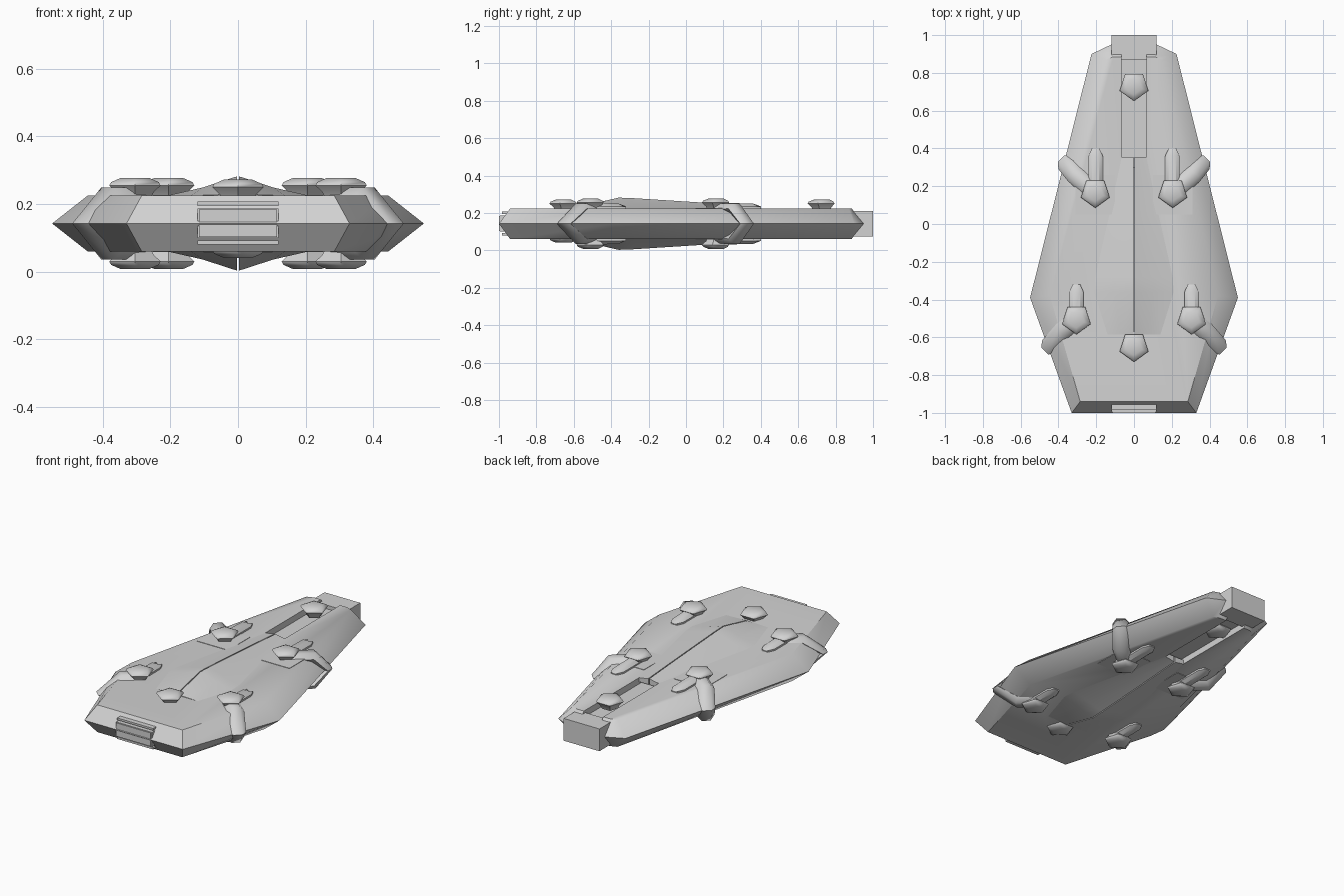
import bpy, bmesh, math
from mathutils import Vector

if "Cube" in bpy.data.objects:
    bpy.data.objects.remove(bpy.data.objects["Cube"])

MID = 0.1425  # height of the hull's edge line, and its mirror plane
grey = bpy.data.materials.new("pale grey")
grey.diffuse_color = (0.65, 0.65, 0.65, 1)
grey.use_nodes = True
grey.node_tree.nodes["Principled BSDF"].inputs["Base Color"].default_value = grey.diffuse_color


def finish(name, bm, angle=45):
    bmesh.ops.recalc_face_normals(bm, faces=bm.faces)
    me = bpy.data.meshes.new(name)
    bm.to_mesh(me)
    bm.free()
    ob = bpy.data.objects.new(name, me)
    bpy.context.collection.objects.link(ob)
    me.materials.append(grey)
    if angle:
        bpy.ops.object.select_all(action='DESELECT')
        ob.select_set(True)
        bpy.context.view_layer.objects.active = ob
        bpy.ops.object.shade_smooth_by_angle(angle=math.radians(angle))
    return ob


def loft(name, rings, angle=45):
    """Skin a list of equal-length rings and cap the ends."""
    bm = bmesh.new()
    rows = [[bm.verts.new(p) for p in r] for r in rings]
    n = len(rows[0])
    for a, b in zip(rows, rows[1:]):
        for i in range(n):
            j = (i + 1) % n
            bm.faces.new((a[i], a[j], b[j], b[i]))
    bm.faces.new(rows[0])
    bm.faces.new(rows[-1])
    return finish(name, bm, angle)


def box(name, x, y, z, angle=0):
    return loft(name, [[(x[0], y[0], h), (x[1], y[0], h),
                        (x[1], y[1], h), (x[0], y[1], h)] for h in z], angle)


def flip(p, sx, sz):
    """Mirror a point left/right and top/bottom."""
    return (p[0] * sx, p[1], MID + (p[2] - MID) * sz)


# Hull: sharp waist outline with an inset deck above and below
waist = [(0.33, -1), (0.55, -0.39), (0.225, 0.9), (0.12, 0.95)]
deck = [(0.285, -0.94), (0.445, -0.38), (0.15, 0.87), (0.11, 0.885)]


def outline(half, z):
    return [(x, y, z) for x, y in half] + [(-x, y, z) for x, y in reversed(half)]


hull = loft("hull", [outline(deck, 0.06), outline(waist, MID), outline(deck, 0.225)])

# Rear trenches cut in both decks
for sz, label in ((1, "upper"), (-1, "lower")):
    z = sorted(MID + sz * h for h in (0.045, 0.2))
    cutter = box(label + "_trench_cutter", (-0.065, 0.065), (0.3, 1.1), z)
    cutter.hide_render = True
    cutter.hide_set(True)
    mod = hull.modifiers.new(label + " trench", 'BOOLEAN')
    mod.object = cutter
    mod.solver = 'EXACT'

# Engine block at the stern
loft("engine_block", [[(x, y, z) for x, z in
     ((-0.12, 0.075), (0.12, 0.075), (0.12, 0.21), (-0.12, 0.21))]
     for y in (0.87, 1.0)], 30)

# Bow hatch with rails and recessed bands
box("bow_hatch", (-0.12, 0.12), (-0.995, -0.95), (0.10, 0.187))
for i, z in enumerate((0.08, 0.195)):
    box(f"hatch_rail_{i}", (-0.12, 0.12), (-0.985, -0.955), (z, z + 0.012))
for i, z in enumerate((0.103, 0.147)):
    box(f"hatch_panel_{i}", (-0.115, 0.115), (-1.0, -0.993), (z, z + 0.037))


def turret(name, x, y, z, sz):
    # Five-sided pod pointing to the bow, widest at mid height
    rings = []
    for r, h in ((0.045, -0.045), (0.058, -0.02), (0.08, 0.0), (0.074, 0.01), (0.045, 0.022)):
        ring = []
        for k in range(5):
            a = -math.pi / 2 + k * math.tau / 5
            ring.append(flip((x + r * math.cos(a), y + r * math.sin(a), z + h), 1, sz))
        rings.append(ring)
    loft(name, rings, 50)


def arm(name, path, u, sx, sz):
    # Six-sided bracket wrapping from the deck to the hull's edge
    rings = []
    side = Vector(u)
    for p, n in path:
        p, n = Vector(p), Vector(n).normalized()
        rings.append([flip(p + side * 0.05 * math.cos(k * math.pi / 3)
                           + n * 0.034 * math.sin(k * math.pi / 3), sx, sz) for k in range(6)])
    loft(name, rings, 50)


def tail(name, x, y0, y1, sx, sz):
    # Low tapered fairing behind a turret
    rings = []
    for y, w, h in ((y0, 0.038, 0.255), (y1 - 0.04, 0.038, 0.25), (y1, 0.02, 0.23)):
        rings.append([flip(p, sx, sz) for p in ((x - w, y, 0.21), (x + w, y, 0.21),
                     (x + w, y, 0.235), (x + w * 0.5, y, h),
                     (x - w * 0.5, y, h), (x - w, y, 0.235))])
    loft(name, rings, 30)


front_path = [((0.30, -0.50, 0.22), (0, 0, 1)), ((0.377, -0.565, 0.223), (0.35, -0.3, 1)),
              ((0.452, -0.652, MID), (0.7, -0.7, 0)),
              ((0.377, -0.565, 0.062), (0.35, -0.3, -1)), ((0.30, -0.50, 0.065), (0, 0, -1))]
rear_path = [((0.21, 0.17, 0.22), (0, 0, 1)), ((0.315, 0.262, 0.223), (0.35, 0.3, 1)),
             ((0.365, 0.325, MID), (0.7, 0.7, 0)),
             ((0.315, 0.262, 0.062), (0.35, 0.3, -1)), ((0.21, 0.17, 0.065), (0, 0, -1))]

for sx, side in ((1, "right"), (-1, "left")):
    arm("front_arm_" + side, front_path, (0.7, 0.7, 0), sx, 1)
    arm("rear_arm_" + side, rear_path, (0.7, -0.7, 0), sx, 1)
    for sz, level in ((1, "upper"), (-1, "lower")):
        tag = level + "_" + side
        turret("front_turret_" + tag, 0.305 * sx, -0.505, 0.255, sz)
        turret("rear_turret_" + tag, 0.205 * sx, 0.165, 0.255, sz)
        tail("front_fairing_" + tag, 0.305, -0.5, -0.32, sx, sz)
        tail("rear_fairing_" + tag, 0.203, 0.17, 0.40, sx, sz)
        # Thin deck plate under the rear turret
        z = sorted(MID + sz * h for h in (0.08, 0.085))
        box("deck_plate_" + tag, sorted((0.10 * sx, 0.31 * sx)), (0.05, 0.26), z)
        # Half of the central spine, leaving a fine slot on the centreline
        rings = []
        for y, w, top in ((-0.585, 0.14, 0.23), (-0.36, 0.21, 0.282),
                          (-0.28, 0.205, 0.279), (0.05, 0.13, 0.258), (0.355, 0.065, 0.237)):
            rings.append([flip(p, sx, sz) for p in
                          ((0.003, y, 0.2), (w, y, 0.2), (w, y, 0.225),
                           (w * 0.5, y, 0.225 + (top - 0.225) * 0.42), (0.003, y, top))])
        loft("spine_" + tag, rings, 30)

# Centreline turrets, set deeper on the underside
for sz, level, z in ((1, "upper", 0.25), (-1, "lower", 0.222)):
    turret("bow_turret_" + level, 0, -0.65, z, sz)
    turret("stern_turret_" + level, 0, 0.73, 0.25 if sz > 0 else 0.2, sz)
